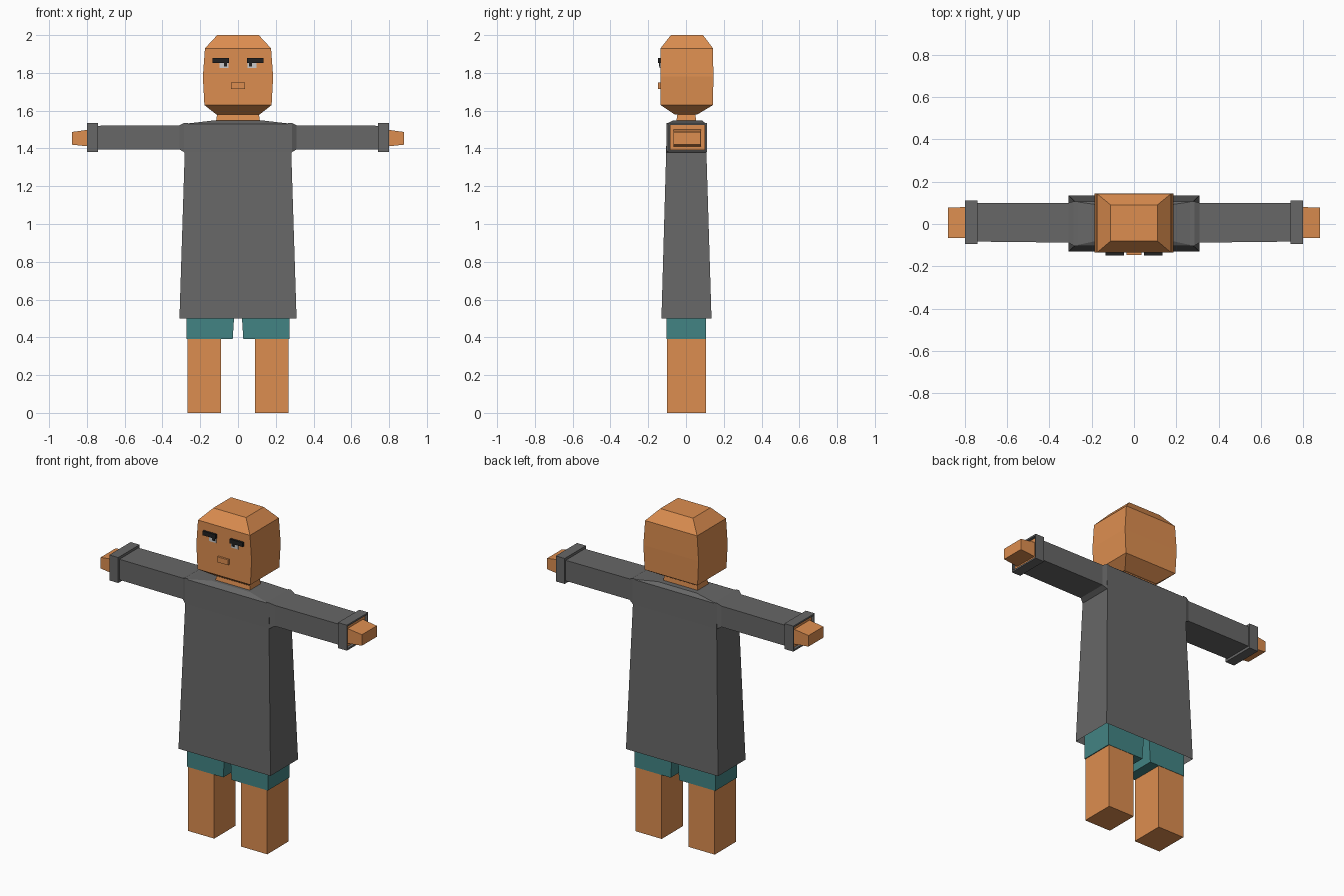
import bpy, bmesh

if "Cube" in bpy.data.objects:
    bpy.data.objects.remove(bpy.data.objects["Cube"])


def material(name, rgb):
    m = bpy.data.materials.new(name)
    m.diffuse_color = (*rgb, 1)
    m.use_nodes = True
    m.node_tree.nodes["Principled BSDF"].inputs["Base Color"].default_value = m.diffuse_color
    return m


SKIN = material("skin", (0.72, 0.27, 0.08))
TEAL = material("teal_cloth", (0.055, 0.23, 0.23))
CLOTH = material("grey_cloth", (0.135, 0.135, 0.135))
BLACK = material("black", (0.015, 0.015, 0.015))
WHITE = material("eye_white", (0.6, 0.6, 0.6))


def loft(name, rings, mat, axis="z", caps=(True, True), side=1):
    """Rectangular rings (t, a0, a1, b0, b1): a,b = x,y along z or y,z along x."""
    bm = bmesh.new()
    loops = []
    for t, a0, a1, b0, b1 in rings:
        pts = [(a0, b0), (a1, b0), (a1, b1), (a0, b1)]
        loops.append([bm.verts.new((a * side, b, t) if axis == "z" else (t * side, a, b))
                      for a, b in pts])
    for lo, hi in zip(loops, loops[1:]):
        for i in range(4):
            j = (i + 1) % 4
            bm.faces.new((lo[i], lo[j], hi[j], hi[i]))
    if caps[0]:
        bm.faces.new(loops[0][::-1])
    if caps[1]:
        bm.faces.new(loops[-1])
    if side < 0:
        bmesh.ops.reverse_faces(bm, faces=bm.faces[:])
    me = bpy.data.meshes.new(name)
    bm.to_mesh(me)
    bm.free()
    me.materials.append(mat)
    ob = bpy.data.objects.new(name, me)
    bpy.context.collection.objects.link(ob)
    return ob


def box(name, x0, x1, y0, y1, z0, z1, mat, side=1):
    return loft(name, [(z0, x0, x1, y0, y1), (z1, x0, x1, y0, y1)], mat, side=side)


# Head and neck
loft("head", [(1.58, -.115, .115, -.06, .06),
              (1.63, -.178, .178, -.135, .143),
              (1.78, -.186, .186, -.135, .145),
              (1.93, -.175, .175, -.135, .143),
              (2.00, -.11, .11, -.08, .09)], SKIN)
loft("neck", [(1.52, -.12, .12, -.055, .055), (1.585, -.11, .11, -.045, .05)], SKIN)
box("mouth", -.036, .036, -.147, -.13, 1.715, 1.748, SKIN)

# Robe, open at the hem
loft("robe", [(.50, -.31, .31, -.13, .135),
              (1.38, -.282, .282, -.105, .108),
              (1.53, -.285, .285, -.103, .107),
              (1.548, -.13, .13, -.07, .085)], CLOTH, caps=(False, True))

# Pelvis joining the shorts under the robe
box("shorts_waist", -.265, .265, -.1, .105, .56, .72, TEAL)

for s, tag in ((1, "left"), (-1, "right")):
    # Eyes and brows
    box(f"brow_{tag}", .048, .135, -.148, -.13, 1.853, 1.879, BLACK, s)
    box(f"eye_{tag}", .05, .097, -.14, -.13, 1.825, 1.858, WHITE, s)
    box(f"pupil_{tag}", .058, .074, -.143, -.13, 1.835, 1.852, BLACK, s)

    # Sleeve with flared shoulder, then hollow cuff
    loft(f"sleeve_{tag}", [(.265, -.103, .107, 1.37, 1.535),
                           (.285, -.103, .107, 1.38, 1.535),
                           (.31, -.088, .1, 1.395, 1.522),
                           (.76, -.083, .1, 1.395, 1.52)],
         CLOTH, "x", (False, False), s)
    loft(f"cuff_{tag}", [(.74, -.083, .1, 1.395, 1.52),
                         (.74, -.095, .11, 1.38, 1.535),
                         (.80, -.095, .11, 1.38, 1.535),
                         (.80, -.087, .102, 1.39, 1.525),
                         (.77, -.087, .102, 1.39, 1.525)],
         CLOTH, "x", (False, False), s)

    # Arm end inside the cuff, with tapered hand
    loft(f"hand_{tag}", [(.70, -.08, .096, 1.398, 1.517),
                         (.785, -.085, .1, 1.392, 1.523),
                         (.785, -.067, .08, 1.41, 1.50),
                         (.88, -.065, .078, 1.42, 1.487)],
         SKIN, "x", (True, True), s)

    # Shorts leg and bare leg
    loft(f"shorts_{tag}", [(.39, .028, .272, -.102, .107),
                           (.60, .015, .272, -.102, .107)], TEAL, side=s)
    box(f"leg_{tag}", .09, .267, -.1, .105, 0, .42, SKIN, s)
